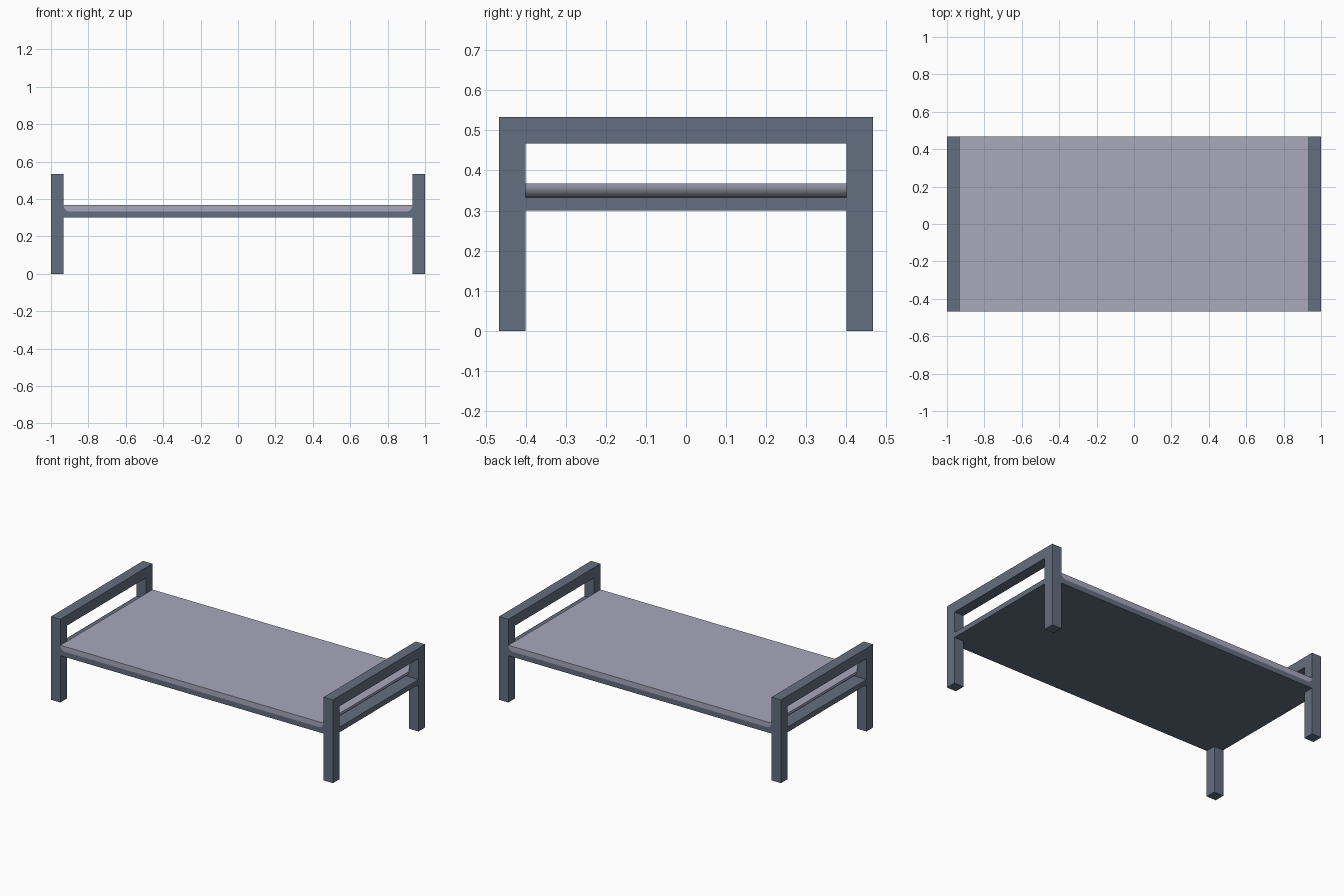
import bpy, bmesh, math
from mathutils import Vector

cube = bpy.data.objects.get("Cube")
if cube:
    bpy.data.objects.remove(cube, do_unlink=True)


def material(name, rgb):
    m = bpy.data.materials.new(name)
    m.use_nodes = True
    m.diffuse_color = (*rgb, 1)
    m.node_tree.nodes["Principled BSDF"].inputs["Base Color"].default_value = (*rgb, 1)
    return m


FRAME = material("slate blue frame", (0.127, 0.156, 0.216))
CLOTH = material("pale lavender cloth", (0.392, 0.392, 0.503))


def prism(name, points, axis, lo, hi, mat):
    """Extrude a 2D outline along an axis; the other two axes keep x, y, z order."""
    def place(p, d):
        c = list(p)
        c.insert(axis, d)
        return Vector(c)
    bm = bmesh.new()
    face = bm.faces.new([bm.verts.new(place(p, lo)) for p in points])
    out = bmesh.ops.extrude_face_region(bm, geom=[face])
    moved = [g for g in out["geom"] if isinstance(g, bmesh.types.BMVert)]
    shift = Vector((0, 0, 0))
    shift[axis] = hi - lo
    bmesh.ops.translate(bm, verts=moved, vec=shift)
    bmesh.ops.recalc_face_normals(bm, faces=bm.faces)
    me = bpy.data.meshes.new(name)
    bm.to_mesh(me)
    bm.free()
    me.materials.append(mat)
    ob = bpy.data.objects.new(name, me)
    bpy.context.collection.objects.link(ob)
    return ob


X, XI = 1.0, 0.933              # outer and inner faces of the end frames
Y, YI = 0.467, 0.4              # outer and inner faces of the legs
BASE, DECK, TOP, HIGH = 0.30, 0.333, 0.367, 0.533
R = TOP - DECK                  # rounding of the mattress ends

# End frames: two legs joined by a top bar
arch = [(-Y, 0), (-YI, 0), (-YI, 0.467), (YI, 0.467), (YI, 0), (Y, 0), (Y, HIGH), (-Y, HIGH)]
prism("right_end_frame", arch, 0, -X, -XI, FRAME)
prism("left_end_frame", arch, 0, XI, X, FRAME)

# Bed base, with end rails reaching out between the legs
quarter = [(XI, Y), (XI, YI), (X, YI)]
outline = quarter + [(x, -y) for x, y in reversed(quarter)]
outline += [(-x, -y) for x, y in quarter] + [(-x, y) for x, y in reversed(quarter)]
prism("bed_base", outline, 2, BASE, DECK, FRAME)

# Mattress with rounded lower end edges
arc = [(XI - R + R * math.sin(a), TOP - R * math.cos(a))
       for a in (math.radians(15 * i) for i in range(7))]
section = arc + [(-x, z) for x, z in reversed(arc)]
mattress = prism("mattress", section, 1, -Y, Y, CLOTH)
mattress.select_set(True)
bpy.context.view_layer.objects.active = mattress
bpy.ops.object.shade_smooth_by_angle(angle=math.radians(30))

# Small corner fillets between the legs and the base
for sx, side in ((1, "left"), (-1, "right")):
    for sy, end in ((-1, "front"), (1, "back")):
        corner = [(sx * x, z) for x, z in arc + [(XI, DECK)]]
        lo, hi = sorted((sy * YI, sy * Y))
        prism(f"{end}_{side}_leg_fillet", corner, 1, lo, hi, FRAME)
